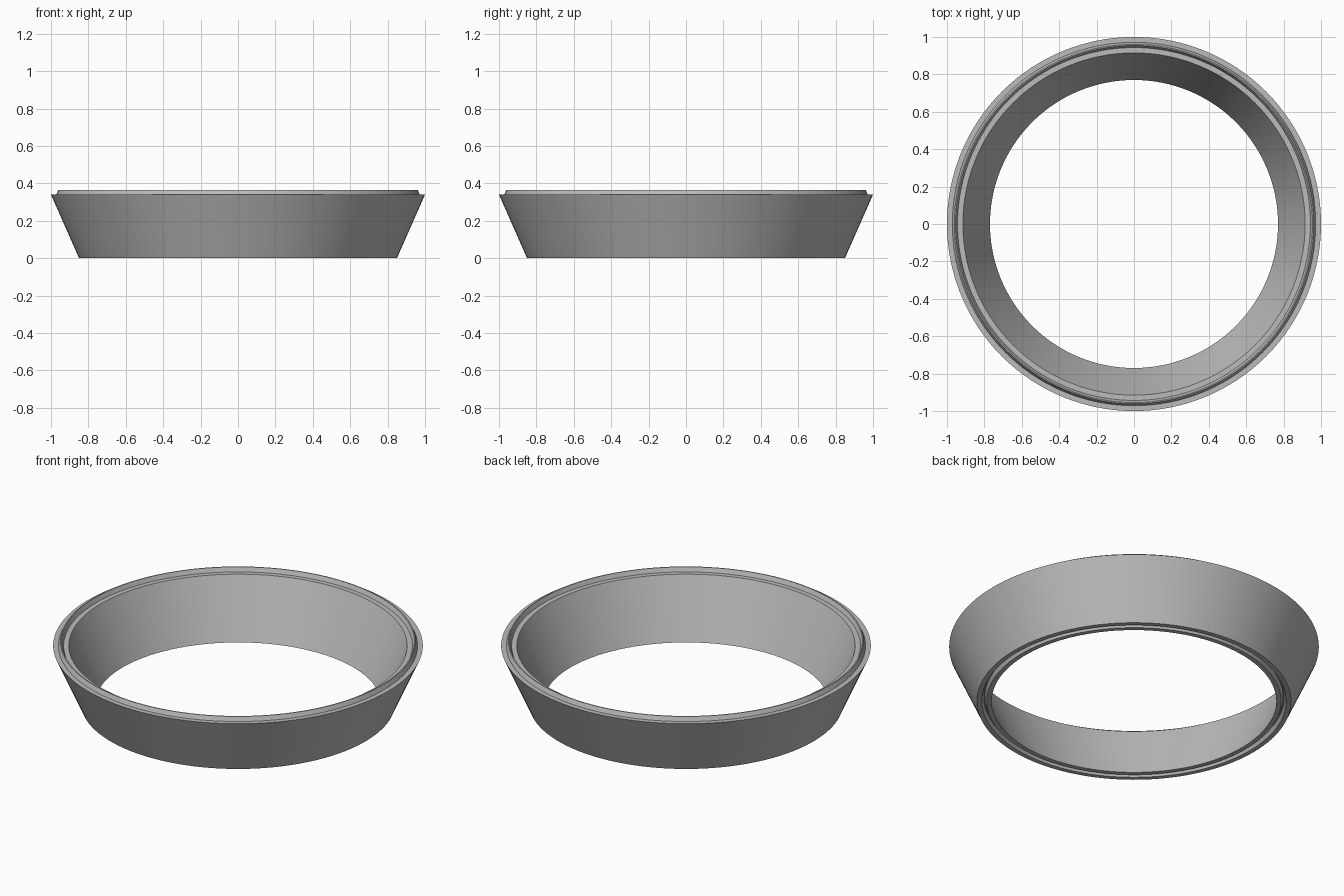
import bpy, bmesh, math

cube = bpy.data.objects.get("Cube")
if cube:
    bpy.data.objects.remove(cube, do_unlink=True)

SEGMENTS = 128
HEIGHT = 0.34        # height of the flat rim
RIDGE = 0.025        # ridge height, also groove depth

# Plain grey material
grey = bpy.data.materials.new("grey")
grey.use_nodes = True
colour = (0.5, 0.5, 0.5, 1)
grey.diffuse_color = colour
grey.node_tree.nodes["Principled BSDF"].inputs["Base Color"].default_value = colour


def rim(inner, outer, z):
    """Flat rim whose middle third rises into a tapered ridge."""
    third = (outer - inner) / 3
    mid = (inner + outer) / 2
    tip = 0.003
    return [(outer, z), (outer - third, z),
            (mid + tip, z + RIDGE), (mid - tip, z + RIDGE),
            (inner + third, z), (inner, z)]


def lathe(name, profile):
    """Revolve a closed radius-height profile around the z axis."""
    bm = bmesh.new()
    rings = []
    for i in range(SEGMENTS):
        a = math.tau * i / SEGMENTS
        rings.append([bm.verts.new((r * math.cos(a), r * math.sin(a), z))
                      for r, z in profile])
    n = len(profile)
    for i in range(SEGMENTS):
        here, after = rings[i], rings[(i + 1) % SEGMENTS]
        for j in range(n):
            k = (j + 1) % n
            bm.faces.new((here[j], after[j], after[k], here[k]))
    bmesh.ops.recalc_face_normals(bm, faces=bm.faces)
    mesh = bpy.data.meshes.new(name)
    bm.to_mesh(mesh)
    bm.free()
    mesh.materials.append(grey)
    obj = bpy.data.objects.new(name, mesh)
    bpy.context.collection.objects.link(obj)
    return obj


# Flared ring: ridge on the top rim, matching groove under the base
top = rim(0.915, 1.0, HEIGHT)
base = rim(0.77, 0.85, 0.0)
ring = lathe("flared_ring", top + base[::-1])

bpy.ops.object.select_all(action='DESELECT')
ring.select_set(True)
bpy.context.view_layer.objects.active = ring
bpy.ops.object.shade_smooth_by_angle(angle=math.radians(25))
